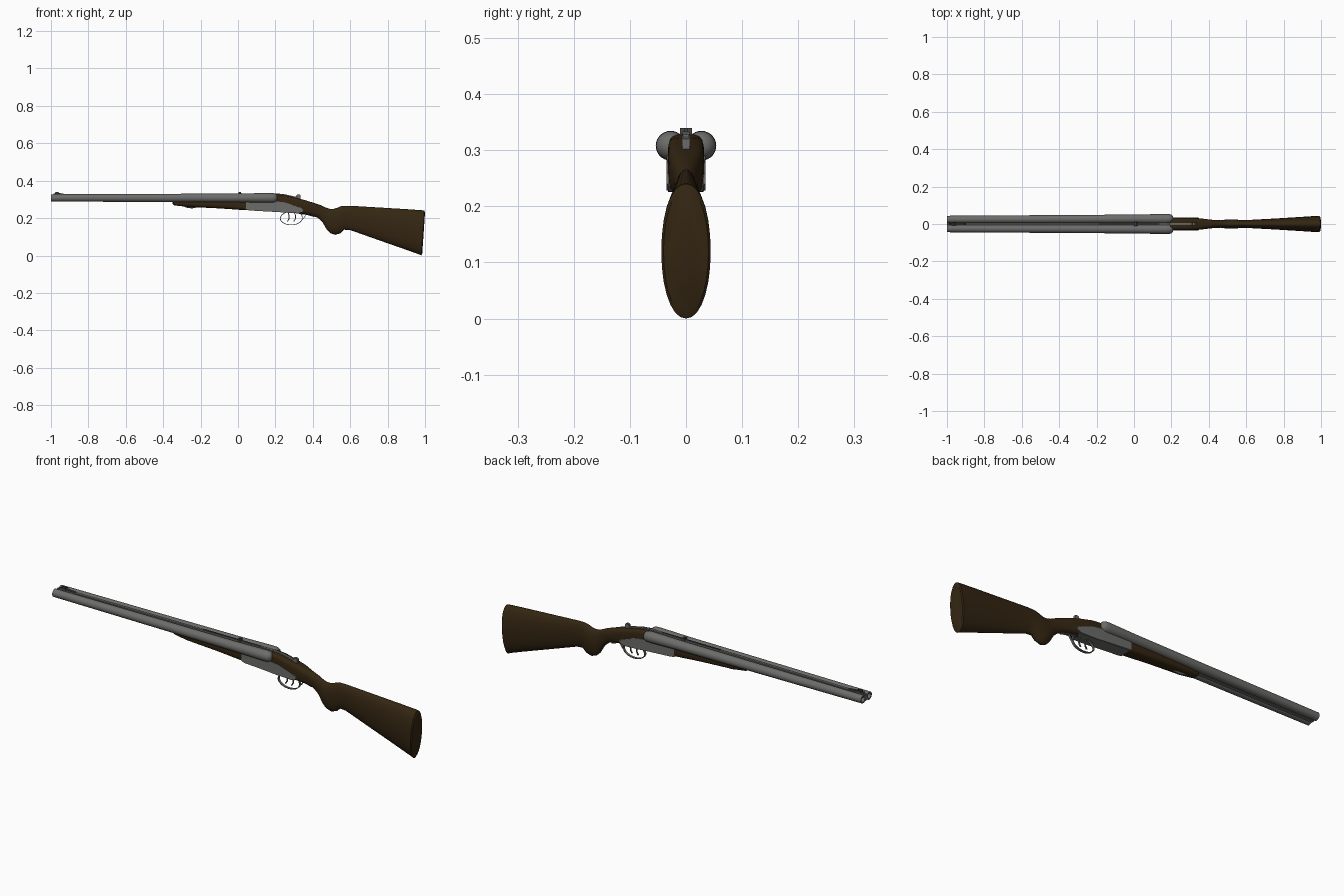
import bpy, bmesh, math
from mathutils import Vector

if "Cube" in bpy.data.objects:
    bpy.data.objects.remove(bpy.data.objects["Cube"])


def material(name, rgb):
    m = bpy.data.materials.new(name)
    m.diffuse_color = (*rgb, 1)
    m.use_nodes = True
    m.node_tree.nodes["Principled BSDF"].inputs["Base Color"].default_value = m.diffuse_color
    return m


STEEL = material("grey_steel", (0.15, 0.15, 0.145))
WOOD = material("dark_walnut", (0.034, 0.019, 0.006))
DARK = material("dark_steel", (0.05, 0.05, 0.047))


def finish(name, bm, mat, angle=35):
    bmesh.ops.recalc_face_normals(bm, faces=bm.faces[:])
    me = bpy.data.meshes.new(name)
    bm.to_mesh(me)
    bm.free()
    me.materials.append(mat)
    ob = bpy.data.objects.new(name, me)
    bpy.context.collection.objects.link(ob)
    bpy.ops.object.select_all(action='DESELECT')
    ob.select_set(True)
    bpy.context.view_layer.objects.active = ob
    bpy.ops.object.shade_smooth_by_angle(angle=math.radians(angle))
    return ob


def skin(bm, rings, close=True):
    vs = [[bm.verts.new(c) for c in r] for r in rings]
    n = len(vs[0])
    for a, b in zip(vs, vs[1:]):
        for i in range(n):
            j = (i + 1) % n
            bm.faces.new((a[i], a[j], b[j], b[i]))
    if close:
        bm.faces.new(vs[0])
        bm.faces.new(vs[-1])


# section: x at top, x at bottom, z top, z bottom, half width, superellipse power, y centre
def loft(name, sections, mat, n=28):
    rings = []
    for xt, xb, zt, zb, hw, p, yc in sections:
        ring = []
        for i in range(n):
            a = 2 * math.pi * i / n
            c, s = math.cos(a), math.sin(a)
            y = math.copysign(abs(c) ** (2 / p), c)
            t = math.copysign(abs(s) ** (2 / p), s) / 2 + 0.5
            ring.append((xb + (xt - xb) * t, yc + hw * y, zb + (zt - zb) * t))
        rings.append(ring)
    bm = bmesh.new()
    skin(bm, rings)
    return finish(name, bm, mat)


def plate(name, pts, hw, mat, y=0, bevel=0.0):
    """Side profile in x/z, extruded across y."""
    bm = bmesh.new()
    skin(bm, [[(x, y + s * hw, z) for x, z in pts] for s in (-1, 1)])
    if bevel:
        bmesh.ops.bevel(bm, geom=bm.edges[:], offset=bevel, segments=2, affect='EDGES')
    return finish(name, bm, mat)


def box(name, x0, x1, z0, z1, hw, mat, y=0):
    return plate(name, [(x0, z0), (x1, z0), (x1, z1), (x0, z1)], hw, mat, y)


def strap(name, path, hw, th, mat):
    """Flat band following a path in x/z."""
    P = [Vector((x, 0, z)) for x, z in path]
    rings = []
    for i, p in enumerate(P):
        t = (P[min(i + 1, len(P) - 1)] - P[max(i - 1, 0)]).normalized()
        nrm = Vector((-t.z, 0, t.x)) * th
        w = Vector((0, hw, 0))
        rings.append([p + nrm + w, p + nrm - w, p - nrm - w, p - nrm + w])
    bm = bmesh.new()
    skin(bm, rings)
    return finish(name, bm, mat, 40)


# Side-by-side barrels with hollow muzzles and rounded breech ends
for side, label in ((-1, "left"), (1, "right")):
    secs = []
    for x, r in ((-0.9, .013), (-1, .013), (-1, .0195), (-0.6, .021), (0, .0235), (.09, .025),
                 (.17, .0265), (.19, .0255), (.202, .021), (.209, .012), (.211, .003)):
        yc = side * (0.0245 + 0.0025 * (x + 1))
        secs.append((x, x, .308 + r, .308 - r, r, 2, yc))
    loft("barrel_" + label, secs, STEEL)

# Ribs joining the barrels
plate("top_rib", [(-1, .305), (.205, .305), (.205, .332), (-1, .324)], .006, STEEL)
plate("lower_rib", [(-1, .293), (.1, .29), (.1, .305), (-1, .305)], .008, STEEL)

# Sights
plate("front_sight_ramp", [(-.99, .322), (-.9, .322), (-.905, .328), (-.955, .332), (-.985, .331)], .006, DARK)
plate("front_sight_blade", [(-.98, .33), (-.95, .33), (-.962, .34), (-.975, .34)], .002, DARK)
for s in (-1, 1):
    box("front_sight_wing", -.975, -.95, .326, .335, .0015, DARK, s * .0075)
box("rear_sight_base", -.19, .13, .324, .3325, .004, DARK)
for s in (-1, 1):
    plate("rear_sight_leaf", [(.0, .328), (.02, .328), (.014, .34), (.004, .34)], .0045, DARK, s * .006)

# Fore-end under the barrels
loft("fore_end", [(-.352, -.35, .296, .276, .012, 2.5, 0), (-.35, -.34, .297, .268, .02, 2.6, 0),
                  (-.27, -.27, .299, .260, .027, 2.8, 0), (-.1, -.1, .3, .252, .031, 3, 0),
                  (.045, .045, .3, .242, .032, 4, 0)], WOOD)
loft("fore_end_latch", [(-.29, -.29, .27, .262, .004, 2, 0), (-.27, -.27, .268, .254, .008, 2, 0),
                        (-.245, -.245, .265, .252, .008, 2, 0), (-.22, -.22, .265, .257, .005, 2, 0)], STEEL, 12)

# Steel action body with a tapered rear
plate("action_body", [(.04, .246), (.06, .241), (.25, .23), (.325, .225), (.35, .238), (.345, .25),
                      (.31, .267), (.25, .284), (.2, .29), (.04, .29)], .0345, STEEL, bevel=.003)

# One-piece butt stock: head, wrist, pistol grip and butt
loft("butt_stock", [
    (.195, .195, .328, .236, .031, 5, 0), (.25, .25, .322, .2305, .0325, 5, 0),
    (.31, .31, .308, .226, .0325, 4.5, 0), (.36, .355, .296, .222, .030, 3.5, 0),
    (.40, .39, .283, .215, .025, 2.6, 0), (.44, .425, .270, .203, .021, 2.2, 0),
    (.47, .452, .256, .178, .020, 2.1, 0), (.49, .475, .250, .138, .0225, 2.1, 0),
    (.51, .495, .249, .119, .025, 2.1, 0), (.53, .52, .255, .111, .025, 2.1, 0),
    (.548, .548, .263, .119, .0235, 2.1, 0), (.565, .568, .266, .138, .0215, 2.1, 0),
    (.60, .60, .266, .136, .021, 2.1, 0), (.75, .75, .257, .083, .029, 2.1, 0),
    (.90, .89, .248, .034, .038, 2.1, 0), (.985, .968, .242, .006, .0435, 2.1, 0),
    (.996, .98, .240, .0, .044, 2.1, 0), (1, .985, .230, .009, .040, 2.1, 0)], WOOD)

# Opening lever and safety on the tang
plate("top_lever", [(.2, .31), (.2, .333), (.25, .3275), (.31, .314), (.335, .306), (.33, .295)], .006, STEEL)
plate("lever_thumbpiece", [(.3, .308), (.335, .3), (.335, .322), (.326, .328), (.312, .326), (.316, .318)],
      .007, STEEL, bevel=.002)

# Trigger guard: oval bow with a tail running back along the grip
arc = [math.radians(120 + 245 * i / 22) for i in range(23)]
bow = [(.285 + .059 * math.cos(a), .199 + .035 * math.sin(a)) for a in arc]
strap("trigger_guard", bow + [(.342, .212), (.336, .224)], .006, .0018, STEEL)
strap("guard_tail", [(.325, .223), (.36, .2215), (.385, .214), (.41, .207)], .006, .002, STEEL)
strap("guard_bridge", [(.338, .186), (.352, .200), (.364, .219)], .005, .0015, STEEL)

# Two curved triggers
for label, x in (("front", .268), ("rear", .302)):
    strap(label + "_trigger", [(x, .23), (x + .006, .212), (x + .004, .195), (x - .004, .182)], .003, .0025, STEEL)
